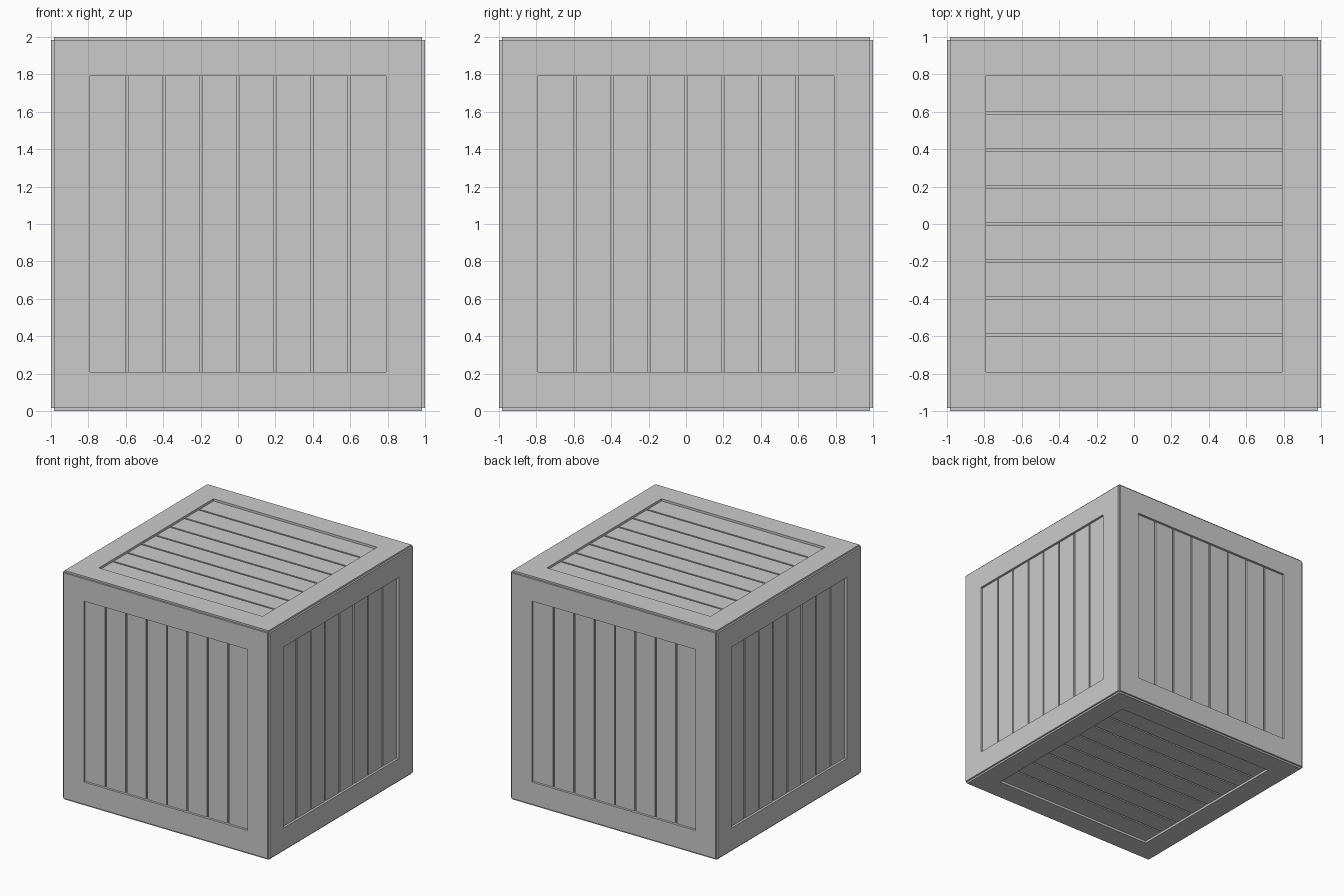
import bpy, bmesh
from math import pi
from mathutils import Matrix, Vector

if "Cube" in bpy.data.objects:
    bpy.data.objects.remove(bpy.data.objects["Cube"])

STEP = 0.985      # half size of each raised frame plate
INNER = 0.79      # half size of the panel opening
PANEL = 0.98      # plank surface distance from centre
FLOOR = 0.965     # groove floor distance from centre
GAP = 0.014
COUNT = 8


def finish(bm, name, matrix):
    bmesh.ops.recalc_face_normals(bm, faces=bm.faces)
    bm.transform(Matrix.Translation((0, 0, 1)) @ matrix)
    mesh = bpy.data.meshes.new(name)
    bm.to_mesh(mesh)
    bm.free()
    bpy.context.collection.objects.link(bpy.data.objects.new(name, mesh))


def box(bm, size, centre):
    m = Matrix.Translation(centre) @ Matrix.Diagonal((*size, 1))
    bmesh.ops.create_cube(bm, size=1, matrix=m)


# Square frame with stepped outer rim and a deep inner opening
def frame(name, matrix):
    bm = bmesh.new()
    loops = [(STEP, STEP), (STEP, 1), (INNER, 1), (INNER, FLOOR)]
    rings = [[bm.verts.new((x * r, y * r, z))
              for x, y in ((-1, -1), (1, -1), (1, 1), (-1, 1))] for r, z in loops]
    for a, b in zip(rings, rings[1:]):
        for i in range(4):
            j = (i + 1) % 4
            bm.faces.new((a[i], a[j], b[j], b[i]))
    # Groove floor closes the opening
    bm.faces.new(rings[-1])
    finish(bm, name, matrix)


# Eight flush planks separated by narrow grooves
def planks(name, matrix):
    bm = bmesh.new()
    pitch = 2 * INNER / COUNT
    for i in range(COUNT):
        lo = -INNER + i * pitch + (GAP / 2 if i else 0)
        hi = -INNER + (i + 1) * pitch - (GAP / 2 if i < COUNT - 1 else 0)
        box(bm, (2 * INNER, hi - lo, PANEL - FLOOR),
            Vector((0, (lo + hi) / 2, (PANEL + FLOOR) / 2)))
    finish(bm, name, matrix)


# Planks run along x on top and bottom, upright on the sides
upright = Matrix.Rotation(pi / 2, 4, 'X') @ Matrix.Rotation(pi / 2, 4, 'Z')
sides = {"top": Matrix.Identity(4), "bottom": Matrix.Rotation(pi, 4, 'X')}
for k, side in enumerate(("front", "right", "back", "left")):
    sides[side] = Matrix.Rotation(k * pi / 2, 4, 'Z') @ upright

for side, matrix in sides.items():
    frame(side + "_frame", matrix)
    planks(side + "_planks", matrix)
